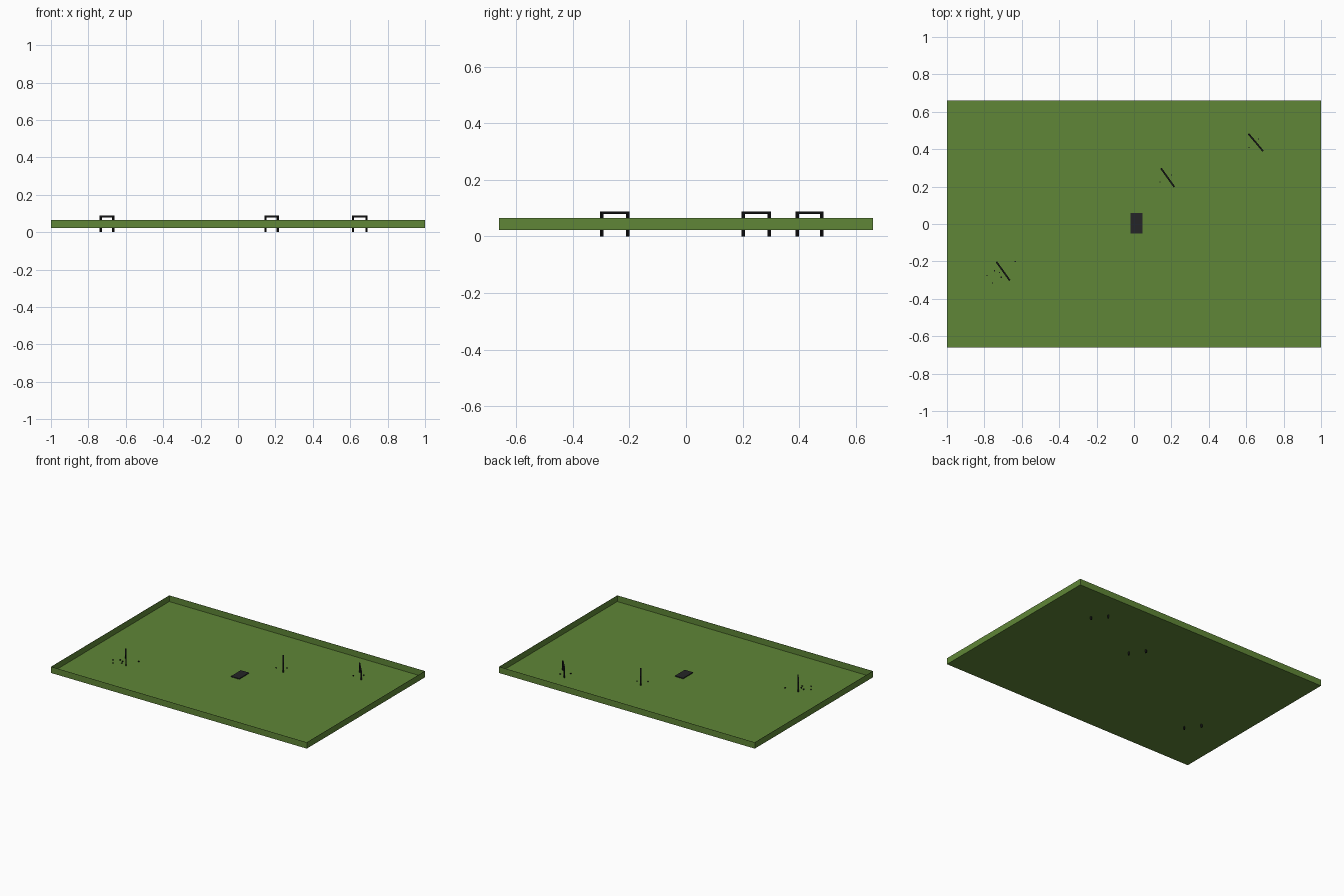
import bpy, bmesh
from math import atan2, hypot
from mathutils import Matrix, Vector

cube = bpy.data.objects.get("Cube")
if cube:
    bpy.data.objects.remove(cube, do_unlink=True)


def material(name, rgb):
    m = bpy.data.materials.new(name)
    m.use_nodes = True
    m.diffuse_color = (*rgb, 1)
    m.node_tree.nodes["Principled BSDF"].inputs["Base Color"].default_value = (*rgb, 1)
    return m


grass = material("grass green", (0.115, 0.24, 0.038))
black = material("black", (0.008, 0.008, 0.009))
charcoal = material("charcoal", (0.018, 0.018, 0.02))


def finish(bm, name, mat, location=(0, 0, 0), angle=0):
    mesh = bpy.data.meshes.new(name)
    bm.to_mesh(mesh)
    bm.free()
    mesh.materials.append(mat)
    ob = bpy.data.objects.new(name, mesh)
    ob.location = location
    ob.rotation_euler.z = angle
    bpy.context.collection.objects.link(ob)
    return ob


def add_box(bm, center, size):
    mat = Matrix.Translation(center) @ Matrix.Diagonal((*size, 1))
    return bmesh.ops.create_cube(bm, size=1, matrix=mat)["verts"]


# Field: shallow open tray with thin walls
FLOOR, RIM = 0.022, 0.066
bm = bmesh.new()
add_box(bm, (0, 0, (FLOOR + RIM) / 2), (2, 1.32, RIM - FLOOR))
top = [f for f in bm.faces if f.normal.z > 0.9]
bmesh.ops.delete(bm, geom=top, context='FACES_ONLY')
field = finish(bm, "field_tray", grass)
solid = field.modifiers.new("thin walls", 'SOLIDIFY')
solid.thickness = 0.002
solid.offset = -1


# Hoops: two square posts through the floor, joined by a top bar
def hoop(name, x, y, dx, dy):
    bar, height = 0.009, 0.089
    half = hypot(dx, dy)
    bm = bmesh.new()
    for side in (-1, 1):
        add_box(bm, (side * half, 0, height / 2), (bar, bar, height))
    add_box(bm, (0, 0, height - bar / 2), (2 * half - bar, bar, bar))
    finish(bm, name, black, (x, y, 0), atan2(dy, dx))


hoop("left_hoop", 0.651, 0.436, 0.036, -0.043)
hoop("middle_hoop", 0.18, 0.248, 0.033, -0.046)
hoop("right_hoop", -0.70, -0.252, 0.033, -0.046)

# Flat slab at the centre of the field
bm = bmesh.new()
add_box(bm, (0.0125, 0.005, 0.0255), (0.065, 0.11, 0.006))
finish(bm, "centre_slab", charcoal)

# Small pegs scattered around the hoops
pegs = [(-0.785, -0.275), (-0.757, -0.315), (-0.745, -0.25), (-0.72, -0.26),
        (-0.71, -0.285), (-0.635, -0.2), (0.14, 0.225), (0.2, 0.262),
        (0.615, 0.41), (0.665, 0.455)]
bm = bmesh.new()
for x, y in pegs:
    add_box(bm, Vector((x, y, 0.026)), (0.006, 0.006, 0.006))
finish(bm, "small_pegs", black)
